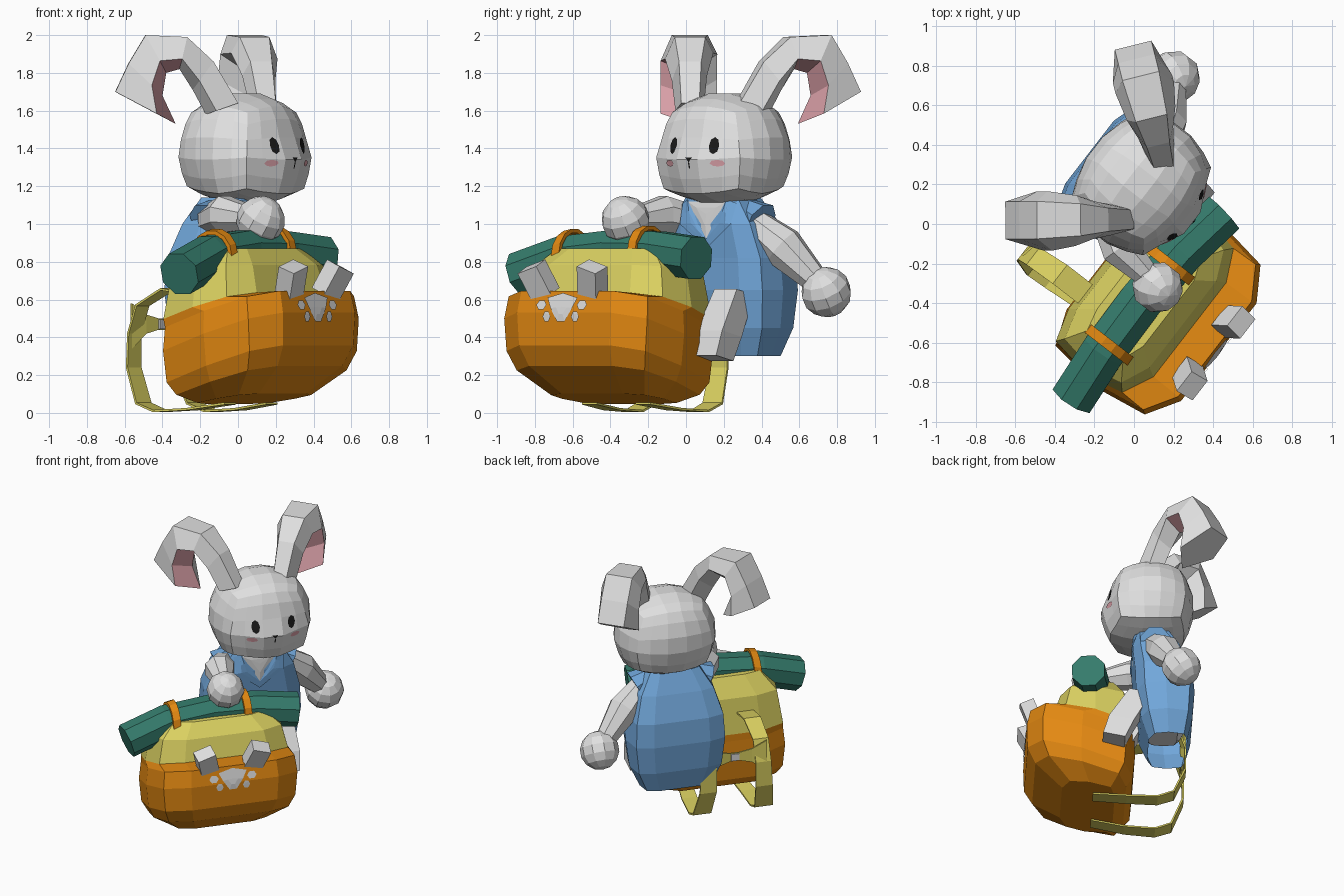
import bpy, bmesh, math
from mathutils import Vector, Matrix
from mathutils.bvhtree import BVHTree

if "Cube" in bpy.data.objects:
    bpy.data.objects.remove(bpy.data.objects["Cube"])

# The figure is modelled facing -y, then every part is turned by TURN
TURN = Matrix.Rotation(math.radians(52.3), 4, 'Z')


def mat(name, r, g, b):
    m = bpy.data.materials.new(name)
    m.diffuse_color = (r, g, b, 1)
    m.use_nodes = True
    m.node_tree.nodes["Principled BSDF"].inputs["Base Color"].default_value = m.diffuse_color
    return m


FUR = mat("light_grey", .74, .74, .74)
BLUE = mat("blue", .165, .385, .70)
GREEN = mat("dark_green", .035, .20, .15)
ORANGE = mat("orange", .77, .25, .006)
YELLOW = mat("yellow", .71, .64, .12)
PINK = mat("pink", .72, .36, .40)
BLACK = mat("black", .01, .01, .01)


def finish(name, bm, *mats, closed=True):
    """Turn a bmesh into an object and return a lookup tree of its surface."""
    if closed:
        bmesh.ops.recalc_face_normals(bm, faces=bm.faces[:])
    tree = BVHTree.FromBMesh(bm)
    me = bpy.data.meshes.new(name)
    bm.transform(TURN)
    bm.to_mesh(me)
    bm.free()
    for m in mats:
        me.materials.append(m)
    bpy.context.collection.objects.link(bpy.data.objects.new(name, me))
    return tree


def loft(name, rings, *mats, rule=None, base=True):
    """Skin closed rings of points; rule(i, j) picks the material."""
    bm = bmesh.new()
    vs = [[bm.verts.new(p) for p in r] for r in rings]
    n = len(rings[0])
    for i in range(len(vs) - 1):
        for j in range(n):
            k = (j + 1) % n
            f = bm.faces.new((vs[i][j], vs[i][k], vs[i + 1][k], vs[i + 1][j]))
            f.material_index = rule(i, j) if rule else 0
    if base:
        bm.faces.new(vs[0])
    f = bm.faces.new(vs[-1])
    f.material_index = rule(len(vs) - 2, 0) if rule else 0
    return finish(name, bm, *mats)


def tube(name, path, radii, m, n=8):
    pts = [Vector(p) for p in path]
    rings = []
    for i, p in enumerate(pts):
        t = (pts[min(i + 1, len(pts) - 1)] - pts[max(i - 1, 0)]).normalized()
        a = Vector((0, 0, 1)).cross(t).normalized()
        b = t.cross(a)
        rings.append([p + radii[i] * (a * math.cos(w) + b * math.sin(w))
                      for w in (2 * math.pi * (j + .5) / n for j in range(n))])
    loft(name, rings, m)


def ribbon(name, path, m, side=(1, 0, 0), thick=.012):
    """Flat strap; each path entry is (x, y, z, half width)."""
    s = Vector(side)
    pts = [Vector(p[:3]) for p in path]
    rings = []
    for i, p in enumerate(pts):
        t = pts[min(i + 1, len(pts) - 1)] - pts[max(i - 1, 0)]
        nrm = t.cross(s).normalized() * thick / 2
        w = s * path[i][3]
        rings.append([p - w - nrm, p + w - nrm, p + w + nrm, p - w + nrm])
    loft(name, rings, m)


def ball(name, c, r, m):
    bm = bmesh.new()
    bmesh.ops.create_uvsphere(bm, u_segments=10, v_segments=7, radius=r)
    bm.transform(Matrix.Translation(c) @ Matrix.Rotation(.6, 4, 'X'))
    finish(name, bm, m)


def decal(name, tree, outline, m, lift=.006):
    """Thin plate laid on the front of a surface; outline is in (x, z)."""
    bm = bmesh.new()
    n = len(outline)
    c = (sum(p[0] for p in outline) / n, sum(p[1] for p in outline) / n)
    def put(x, z):
        hit = tree.ray_cast(Vector((x, -3, z)), Vector((0, 1, 0)))[0]
        return bm.verts.new((x, (hit.y if hit else 0) - lift, z))
    mid = put(*c)
    half = [put((p[0] + c[0]) / 2, (p[1] + c[1]) / 2) for p in outline]
    edge = [put(*p) for p in outline]
    for i in range(n):
        k = (i + 1) % n
        bm.faces.new((mid, half[i], half[k]))
        bm.faces.new((half[i], edge[i], edge[k], half[k]))
    finish(name, bm, m, closed=False)


def oval(x, z, rx, rz, n=8):
    return [(x + rx * math.cos(2 * math.pi * i / n), z + rz * math.sin(2 * math.pi * i / n))
            for i in range(n)]


# Head: rounded cube, wider than deep, boxy lower front with a muzzle
HX, HY, HZ = .184, .104, 1.40
bm = bmesh.new()
bmesh.ops.create_cube(bm, size=2)
bmesh.ops.subdivide_edges(bm, edges=bm.edges[:], cuts=4, use_grid_fill=True)
for v in bm.verts:
    box = .12
    if v.co.z < 0:
        box = .3 if v.co.y < 0 else .2
    p = v.co.normalized() * (1 - box) + v.co * box
    if p.z < 0:
        if p.y < 0:
            p.y -= .22 * max(0, 1 - abs(p.x) * 1.7) * (1 + p.z * .3)
    else:
        p.x *= 1 - .08 * p.z
    v.co = (HX + p.x * .355, HY + p.y * .30, HZ + p.z * .302)
head = finish("head", bm, FUR)

# Face
FX = HX + .012
for s, side in ((-1, "right"), (1, "left")):
    decal(side + "_eye", head, oval(FX + s * .13, 1.415, .028, .045), BLACK)
    decal(side + "_blush", head, oval(FX + s * .155, 1.322, .038, .018), PINK)
decal("nose", head, [(FX - .02, 1.352), (FX + .02, 1.352), (FX, 1.325)], BLACK)
decal("mouth", head, [(FX - .004, 1.325), (FX + .004, 1.325), (FX + .004, 1.295), (FX - .004, 1.295)], BLACK)

# Ears: (outer distance, outer z, inner distance, inner z, width) arching over,
# pink on the inner side that faces forward
EAR = [(.0, 1.64, .17, 1.58, .5), (.13, 1.86, .24, 1.71, .62), (.27, 1.99, .31, 1.82, .85),
       (.49, 2.0, .38, 1.80, 1), (.58, 1.85, .40, 1.68, 1), (.65, 1.70, .33, 1.53, 1)]
for s, side in ((-1, "right"), (1, "left")):
    out, lat = Vector((s * .62, .785, 0)), Vector((s * .785, -.62, 0))
    base = Vector((HX + s * .168, HY - .092, 0)) - lat * (.05 if s > 0 else 0)
    rings = []
    for i, (ho, zo, hi, zi, w) in enumerate(EAR):
        def at(t, l):
            return base + out * (ho + (hi - ho) * t) + lat * l * w + Vector((0, 0, zo + (zi - zo) * t))
        rings.append([at(0, .09), at(0, -.10), at(.5, -.15), at(1, -.01), at(.68, .15)])
    loft(side + "_ear", rings, FUR, PINK, rule=lambda i, j: int(i > 1 and j == 3))

# Squarish ten-sided cross-section shared by shirt and backpack
HALF = [(.6, -1), (.92, -.72), (1, 0), (.92, .82), (.58, 1)]
SECTION = HALF + [(-x, y) for x, y in reversed(HALF)]

# Shirt: bell-shaped shell open at the hem, grey body inside
BX = .15
SHIRT = [(.30, .22, .25, .13), (.45, .21, .32, .175), (.65, .20, .345, .20),
         (.82, .19, .335, .195), (1.0, .15, .28, .17), (1.14, .12, .19, .13)]
shirt = loft("shirt", [[(BX + x * hx, cy + y * hy, z) for x, y in SECTION]
                       for z, cy, hx, hy in SHIRT], BLUE, base=False)
loft("lower_body", [[(BX + x * hx, .19 + y * hy, z) for x, y in SECTION]
                    for z, hx, hy in ((.42, .15, .10), (.50, .25, .14), (.75, .27, .15))], FUR)
decal("chest", shirt, [(BX - .13, 1.12), (BX + .13, 1.12), (BX, .92)], FUR)

for s, side in ((-1, "right"), (1, "left")):
    # Collar flaps beside the chest opening
    decal(side + "_collar", shirt, [(BX + s * .13, 1.13), (BX + s * .18, 1.11),
                                    (BX + s * .17, 1.0), (BX, .87), (BX, .92)], BLUE, .009)
    # Sleeves
    tube(side + "_sleeve", [(BX + s * .16, .13, 1.06), (BX + s * .25, .13, 1.01)], [.08, .11], BLUE)
    # Legs
    x = BX + s * .15
    loft(side + "_leg", [[(x - w, y - w, z + w * .2), (x + w, y - w, z + w * .2),
                          (x + w, y + w, z - w * .2), (x - w, y + w, z - w * .2)]
                         for y, z, w in ((.03, .64, .075), (-.10, .42, .085), (-.15, .29, .075))], FUR)

# Arms and hands
tube("left_arm", [(.36, .13, 1.0), (.50, .19, .88), (.69, .28, .67)], [.085, .115, .065], FUR)
ball("left_hand", (.71, .295, .64), .135, FUR)
tube("right_arm", [(-.06, .13, 1.02), (-.14, -.02, 1.05), (-.17, -.24, 1.03)], [.085, .105, .06], FUR)
ball("right_hand", (-.18, -.29, 1.02), .13, FUR)

# Backpack: (z, tilt, centre y, half width, half depth), rings lean back
PX = -.25
PACK = [(.075, .15, -.31, .34, .18), (.165, .27, -.365, .465, .31), (.25, .30, -.37, .505, .36),
        (.42, .30, -.365, .52, .37), (.54, .30, -.355, .505, .355), (.56, .28, -.275, .50, .275),
        (.76, .10, -.27, .46, .235), (.87, 0, -.265, .35, .15)]
pack = loft("backpack", [[(PX + x * hx, cy + y * hy, z - k * y * hy) for x, y in SECTION]
                         for z, k, cy, hx, hy in PACK], ORANGE, YELLOW, rule=lambda i, j: int(i > 4))

# Paw emblem on the pack front
EX = -.265
decal("emblem_pad", pack, [(EX - .10, .61), (EX, .635), (EX + .10, .61), (EX + .072, .555),
                           (EX + .025, .485), (EX - .025, .485), (EX - .072, .555)], FUR, .008)
for s in (-1, 1):
    decal("emblem_toe", pack, oval(EX + s * .135, .572, .034, .028, 6), FUR, .008)
    decal("emblem_toe", pack, oval(EX + s * .095, .51, .026, .03, 6), FUR, .008)

# Pack fasteners: two tilted blocks
for s in (-1, 1):
    bm = bmesh.new()
    bmesh.ops.create_cube(bm, size=1)
    bm.transform(Matrix.Translation((EX + s * .18, -.70, .70)) @ Matrix.Rotation(s * .3, 4, 'Y')
                 @ Matrix.Rotation(.4, 4, 'X') @ Matrix.Diagonal((.13, .10, .17, 1)))
    finish("fastener", bm, FUR)

# Bedroll with two holding loops
tube("bedroll", [(-.89, -.295, .735), (-.60, -.27, .825), (-.28, -.265, .855),
                 (.03, -.28, .85), (.32, -.325, .82)], [.12] * 5, GREEN)
for x, z, dz in ((-.56, .832, .2), (-.05, .852, 0)):
    bm = bmesh.new()
    rows = [[bm.verts.new((x + dx, -.272 + r * math.cos(a), z + dz * dx + r * math.sin(a)))
             for a in (2 * math.pi * j / 14 for j in range(14))]
            for dx, r in ((-.026, .118), (-.026, .14), (.026, .14), (.026, .118))]
    for i in range(4):
        for j in range(14):
            k, q = (j + 1) % 14, (i + 1) % 4
            bm.faces.new((rows[i][j], rows[i][k], rows[q][k], rows[q][j]))
    finish("bedroll_loop", bm, ORANGE)

# Shoulder straps, mirrored across the pack, and the tie between them
for s, side in ((-1, "right"), (1, "left")):
    ribbon(side + "_strap", [(PX + s * x, y, z, w) for x, y, z, w in (
        (.18, -.10, .62, .06), (.18, .14, .655, .06), (.19, .30, .57, .055), (.195, .35, .42, .055),
        (.20, .35, .24, .06), (.22, .27, .05, .065), (.22, .16, .01, .06),
        (.21, -.05, .02, .055), (.18, -.28, .05, .05))], YELLOW)
ribbon("chest_tie", [(PX - .22, .35, .46, .12), (PX - .12, .33, .47, .05), (PX - .03, .32, .47, .03),
                     (PX + .03, .32, .47, .03), (PX + .12, .33, .47, .05), (PX + .22, .35, .46, .12)],
       YELLOW, side=(0, 0, 1))
bm = bmesh.new()
bmesh.ops.create_cube(bm, size=1)
bm.transform(Matrix.Translation((PX, .32, .47)) @ Matrix.Diagonal((.06, .03, .05, 1)))
finish("tie_buckle", bm, FUR)
